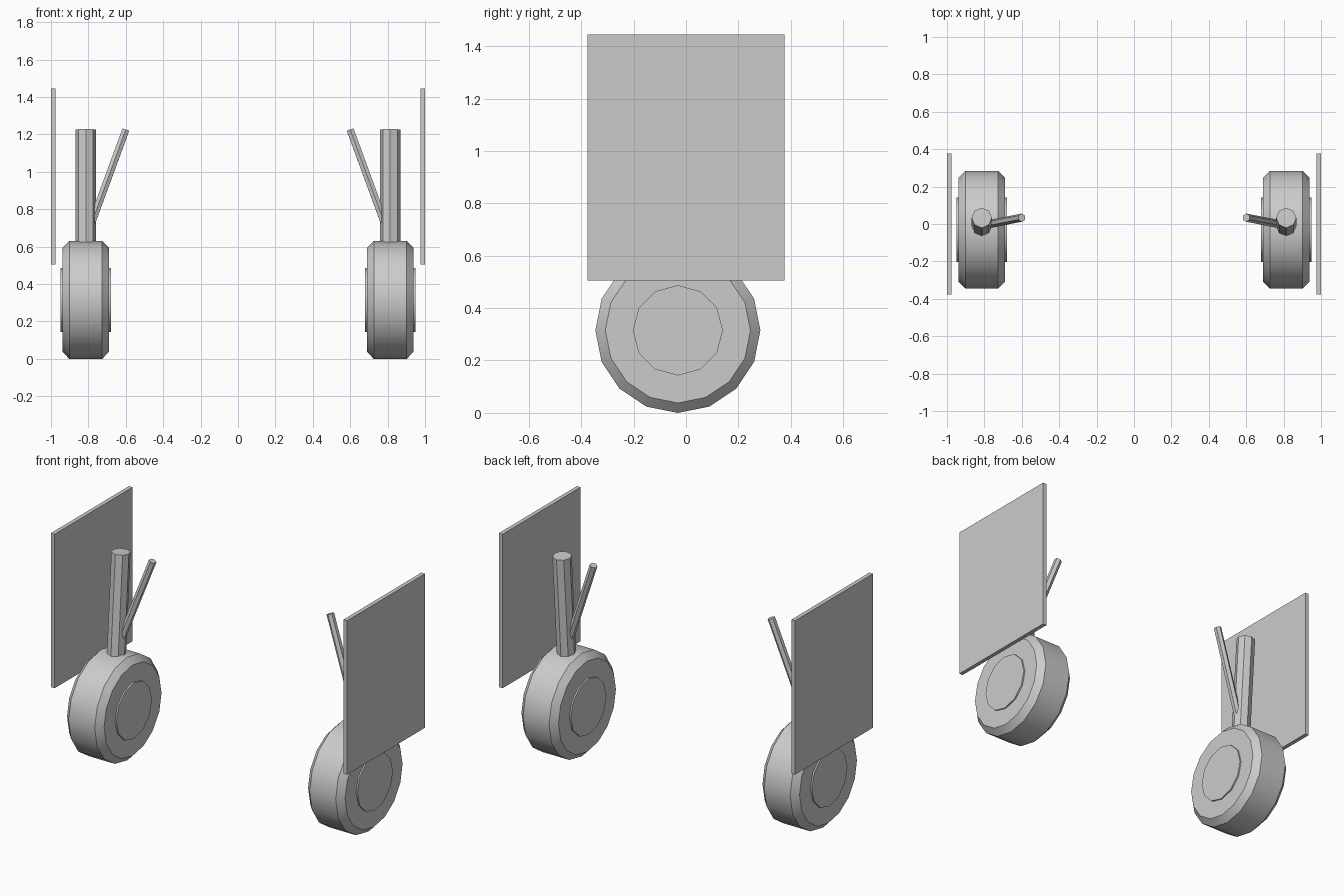
import bpy, math
from mathutils import Vector

if "Cube" in bpy.data.objects:
    bpy.data.objects.remove(bpy.data.objects["Cube"])

grey = bpy.data.materials.new("light grey")
grey.diffuse_color = (0.6, 0.6, 0.6, 1)
grey.use_nodes = True
grey.node_tree.nodes["Principled BSDF"].inputs["Base Color"].default_value = grey.diffuse_color


def finish(ob, name):
    ob.name = name
    ob.data.materials.append(grey)
    bpy.ops.object.shade_smooth_by_angle(angle=math.radians(35))
    return ob


def rod(name, a, b, radius, sides):
    # straight prism from point a to point b
    a, b = Vector(a), Vector(b)
    d = b - a
    tilt = Vector((0, 0, 1)).rotation_difference(d)
    bpy.ops.mesh.primitive_cylinder_add(vertices=sides, radius=radius, depth=d.length,
                                        location=(a + b) / 2, rotation=tilt.to_euler())
    return finish(bpy.context.object, name)


def lathe_x(name, centre, profile, sides):
    # rings of (x offset, radius) turned about the x axis, capped at both ends
    cx, cy, cz = centre
    verts, faces = [], []
    for x, r in profile:
        for i in range(sides):
            t = 2 * math.pi * i / sides
            verts.append((cx + x, cy + r * math.cos(t), cz + r * math.sin(t)))
    for k in range(len(profile) - 1):
        for i in range(sides):
            j = (i + 1) % sides
            faces.append((k * sides + j, k * sides + i, (k + 1) * sides + i, (k + 1) * sides + j))
    last = (len(profile) - 1) * sides
    faces.append(tuple(reversed(range(sides))))
    faces.append(tuple(range(last, last + sides)))
    mesh = bpy.data.meshes.new(name)
    mesh.from_pydata(verts, [], faces)
    ob = bpy.data.objects.new(name, mesh)
    bpy.context.collection.objects.link(ob)
    bpy.ops.object.select_all(action='DESELECT')
    ob.select_set(True)
    bpy.context.view_layer.objects.active = ob
    return finish(ob, name)


for s, side in ((-1, "left"), (1, "right")):
    x = s * 0.814
    axle = (x, -0.031, 0.315)
    # tyre with chamfered shoulders, and the hub showing on both faces
    lathe_x(side + "_tyre", axle,
            [(-0.125, 0.277), (-0.088, 0.315), (0.088, 0.315), (0.125, 0.277)], 16)
    lathe_x(side + "_hub", axle, [(-0.134, 0.172), (0.134, 0.172)], 12)
    # leaning leg and its inward brace
    rod(side + "_leg", axle, (x, 0.033, 1.225), 0.054, 8)
    rod(side + "_brace", (x, -0.008, 0.64), (s * 0.6, 0.034, 1.225), 0.022, 6)
    # outer gear door
    bpy.ops.mesh.primitive_cube_add(size=1, location=(s * 0.9875, 0, 0.975))
    door = bpy.context.object
    door.scale = (0.025, 0.752, 0.94)
    bpy.ops.object.transform_apply(location=False, rotation=False, scale=True)
    finish(door, side + "_gear_door")
